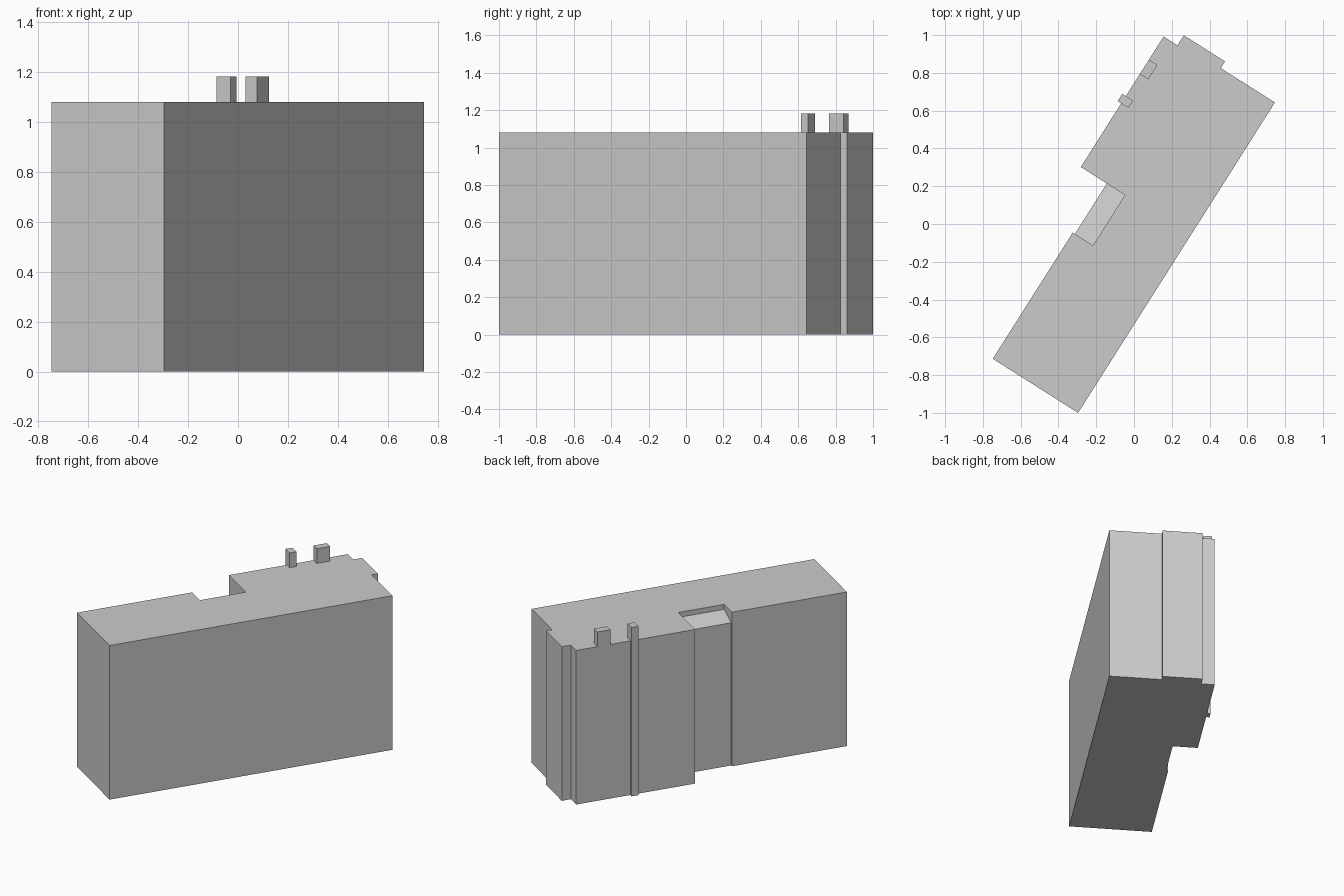
import bpy, bmesh, math

if "Cube" in bpy.data.objects:
    bpy.data.objects.remove(bpy.data.objects["Cube"])

ROOF, TOP = 1.08, 1.183
LEDGE_OUT, LEDGE_IN = 1.0, 1.045      # sloped terrace heights
ORIGIN = (-0.296, -1.0, 0)            # front corner of the building
ANGLE = math.atan2(0.8445, 0.5356)    # direction of the long wall


def build(name, faces):
    """Make one object from faces, each a list of points in building axes."""
    bm = bmesh.new()
    for pts in faces:
        bm.faces.new([bm.verts.new(p) for p in pts])
    bmesh.ops.remove_doubles(bm, verts=bm.verts[:], dist=1e-5)
    bmesh.ops.recalc_face_normals(bm, faces=bm.faces[:])
    mesh = bpy.data.meshes.new(name)
    bm.to_mesh(mesh)
    bm.free()
    ob = bpy.data.objects.new(name, mesh)
    ob.location = ORIGIN
    ob.rotation_euler.z = ANGLE
    bpy.context.collection.objects.link(ob)


def flat(outline, z):
    return [(x, y, z) for x, y in outline]


def box(name, x0, x1, y0, y1, z0, z1):
    base = [(x0, y0), (x1, y0), (x1, y1), (x0, y1)]
    sides = [[(*p, z0), (*q, z0), (*q, z1), (*p, z1)]
             for p, q in zip(base, base[1:] + base[:1])]
    build(name, sides + [flat(base, z0), flat(base, z1)])


# Footprint, measured along and across the long wall
J, K, L, M = (1.107, 0.522), (1.107, 0.408), (0.791, 0.408), (0.791, 0.522)
before = [(0, 0), (1.946, 0), (1.946, 0.34), (1.988, 0.34), (1.988, 0.598),
          (1.925, 0.598), (1.925, 0.685), (1.107, 0.685)]
after = [(0.791, 0.535), (0, 0.535)]
outline = before + [J, M] + after


def column(p):
    """Wall corner from ground to roof, with the terrace level where it meets."""
    levels = [0, LEDGE_OUT, ROOF] if p in (J, M) else [0, ROOF]
    return [(*p, z) for z in levels]


# Main building: outer walls, base and roof
faces = [flat(outline, 0), flat(before + [J, K, L, M] + after, ROOF)]
for p, q in zip(outline, outline[1:] + outline[:1]):
    a, b = column(p), column(q)
    if (p, q) == (J, M):
        a, b = a[:2], b[:2]
    faces.append(a + b[::-1])

# Sunken terrace: sloped floor and three parapet walls
floor = {J: LEDGE_OUT, K: LEDGE_IN, L: LEDGE_IN, M: LEDGE_OUT}
faces.append([(*p, z) for p, z in floor.items()])
for p, q in ((J, K), (K, L), (L, M)):
    faces.append([(*p, floor[p]), (*q, floor[q]), (*q, ROOF), (*p, ROOF)])
build("building", faces)

# Chimneys: one on the roof edge, one running up the outer wall
box("roof_chimney", 1.69, 1.78, 0.632, 0.685, ROOF, TOP)
box("wall_chimney", 1.506, 1.552, 0.64, 0.707, 0, TOP)
